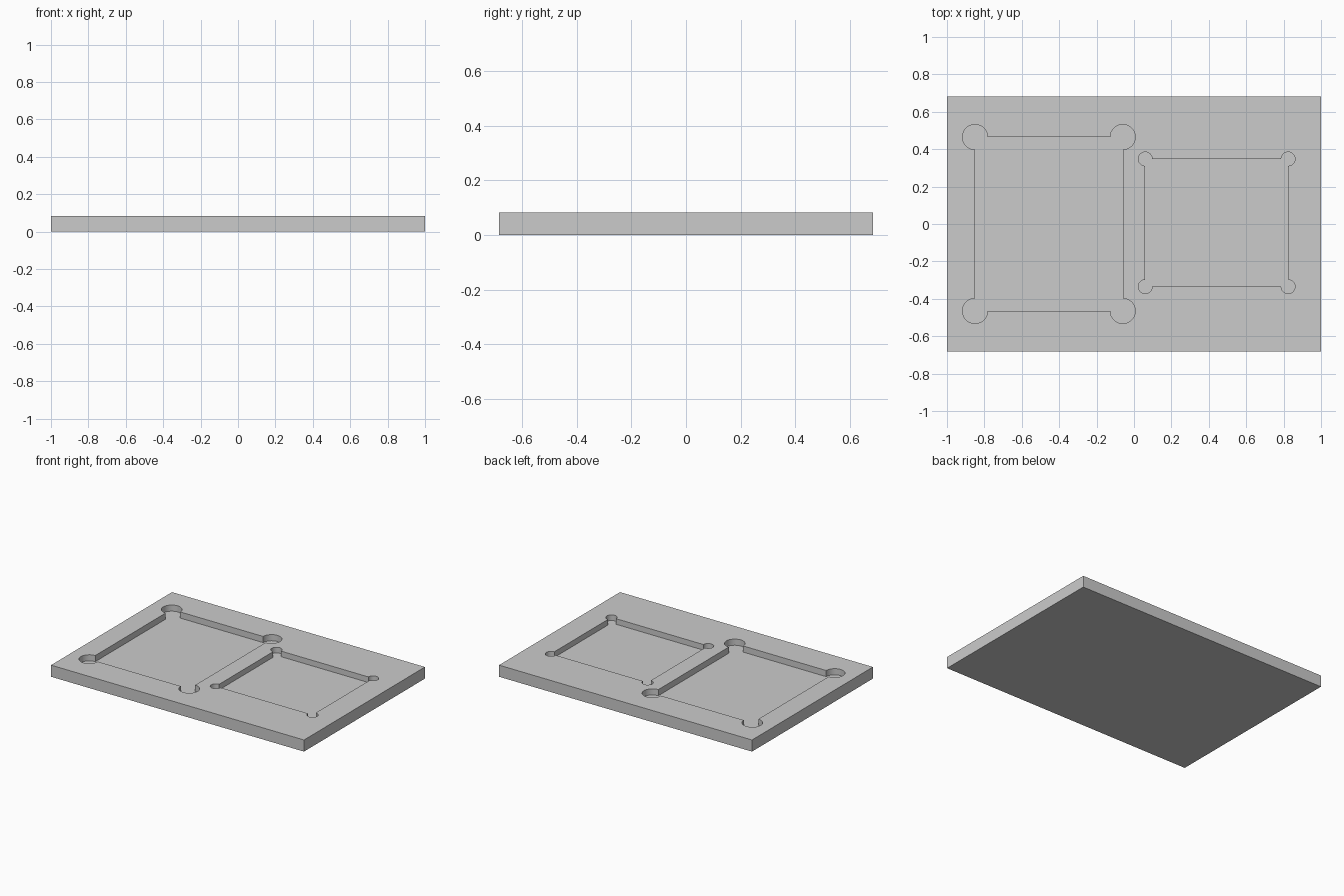
import bpy, bmesh
from math import cos, sin, pi

cube = bpy.data.objects.get("Cube")
if cube:
    bpy.data.objects.remove(cube, do_unlink=True)

TOP = 0.083

grey = bpy.data.materials.new("plain_grey")
grey.use_nodes = True
colour = (0.6, 0.6, 0.6, 1)
grey.diffuse_color = colour
grey.node_tree.nodes["Principled BSDF"].inputs["Base Color"].default_value = colour


def prism(name, outline, z0, z1):
    """Extrude a closed outline between two heights."""
    bm = bmesh.new()
    face = bm.faces.new([bm.verts.new((x, y, z0)) for x, y in outline])
    ext = bmesh.ops.extrude_face_region(bm, geom=[face])
    for v in ext["geom"]:
        if isinstance(v, bmesh.types.BMVert):
            v.co.z = z1
    bmesh.ops.recalc_face_normals(bm, faces=bm.faces)
    mesh = bpy.data.meshes.new(name)
    bm.to_mesh(mesh)
    bm.free()
    mesh.materials.append(grey)
    obj = bpy.data.objects.new(name, mesh)
    bpy.context.collection.objects.link(obj)
    return obj


def pocket_outline(x0, x1, y0, y1, r, steps=36):
    """Rectangle with a three-quarter circle relief at each corner."""
    corners = [(x0, y0, pi / 2), (x1, y0, pi), (x1, y1, pi * 1.5), (x0, y1, 0)]
    return [(cx + r * cos(start + 1.5 * pi * i / steps),
             cy + r * sin(start + 1.5 * pi * i / steps))
            for cx, cy, start in corners for i in range(steps + 1)]


# Base plate
plate = prism("plate", [(-1, -0.683), (1, -0.683), (1, 0.683), (-1, 0.683)], 0, TOP)

# Two recessed pockets
pockets = [("large_pocket_cutter", (-0.85, -0.06, -0.465, 0.465, 0.067), 0.044),
           ("small_pocket_cutter", (0.06, 0.824, -0.335, 0.348, 0.037), 0.04)]
for name, shape, depth in pockets:
    cutter = prism(name, pocket_outline(*shape), TOP - depth, TOP + 0.05)
    cutter.hide_render = True
    cutter.hide_viewport = True
    cut = plate.modifiers.new(name, "BOOLEAN")
    cut.operation = "DIFFERENCE"
    cut.solver = "EXACT"
    cut.object = cutter

# Smooth round walls, sharp edges elsewhere
bpy.context.view_layer.objects.active = plate
plate.select_set(True)
for mod in list(plate.modifiers):
    cutter = mod.object
    bpy.ops.object.modifier_apply(modifier=mod.name)
    bpy.data.objects.remove(cutter, do_unlink=True)
bpy.ops.object.shade_smooth_by_angle(angle=pi / 6)
